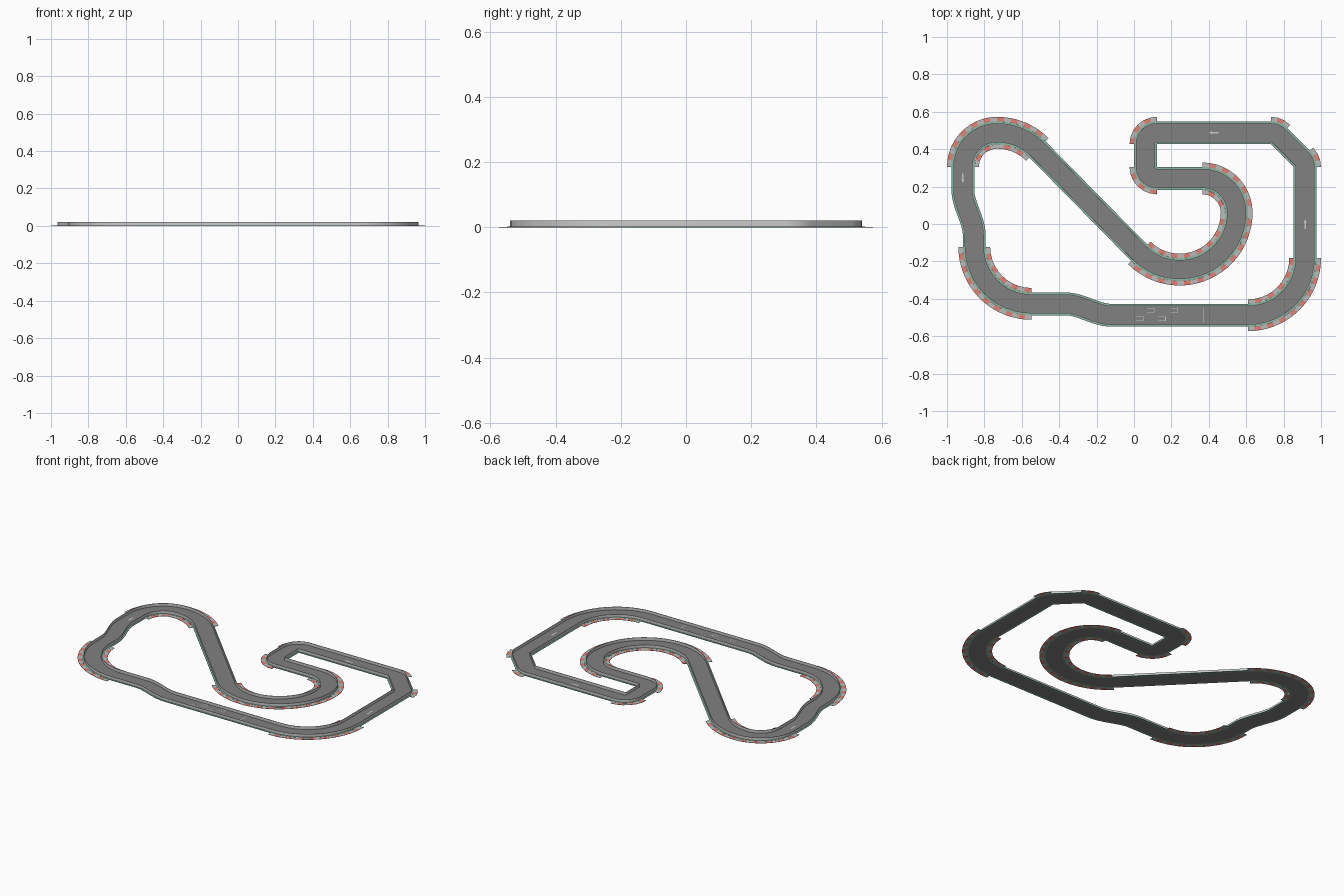
import bpy, bmesh, math
from mathutils import Vector

if "Cube" in bpy.data.objects:
    bpy.data.objects.remove(bpy.data.objects["Cube"])

U = 0.122            # track tile size: radii and straights are multiples of it
KERB = 0.085         # outer reach of kerbs from the centre line


def material(name, rgb):
    m = bpy.data.materials.new(name)
    m.diffuse_color = (*rgb, 1)
    m.use_nodes = True
    m.node_tree.nodes["Principled BSDF"].inputs["Base Color"].default_value = m.diffuse_color
    return m


ASPHALT = material("asphalt", (0.22, 0.22, 0.22))
GRASS = material("grass", (0.25, 0.48, 0.36))
RED = material("kerb_red", (0.75, 0.22, 0.18))
PALE = material("kerb_pale", (0.5, 0.5, 0.5))
WHITE = material("paint", (0.6, 0.6, 0.6))

# Track pieces in tiles, driving order: arc (cx, cy, r, start, end) or S shift (x0, y0, x1, y1)
PIECES = [
    (5, -1.5, 2.5, -90, 0), (7, 2.5, 0.5, 0, 45), (6, 3.5, 0.5, 45, 90),
    (1, 3.5, 0.5, 90, 180), (1, 2.5, 0.5, 180, 270),
    (3, 0.5, 1.5, 90, 0), (2, 0.5, 2.5, 0, -135),
    (-6, 1.5, 2.5, 45, 90), (-6, 2.5, 1.5, 90, 180),
    (-7.5, 1.5, -7, -0.5), (-4.5, -1, 2.5, 180, 270), (-3, -3.5, -1, -4),
]


def radial(a):
    return Vector((math.cos(math.radians(a)), math.sin(math.radians(a))))


def arc_stations(cx, cy, r, a0, a1):
    """Centre-line points with normals pointing to the right of travel."""
    n = max(4, round(abs(a1 - a0) / 7.5))
    side = 1 if a1 > a0 else -1
    out = []
    for i in range(n + 1):
        d = radial(a0 + (a1 - a0) * i / n)
        out.append((Vector((cx, cy)) * U + d * r * U, d * side))
    return out


def shift_stations(x0, y0, x1, y1, n=14):
    p0, d = Vector((x0, y0)), Vector((x1 - x0, y1 - y0))
    along = Vector((d.x, 0)) if abs(d.x) > abs(d.y) else Vector((0, d.y))
    across = d - along
    out = []
    for i in range(n + 1):
        t = i / n
        p = p0 + along * t + across * (3 * t * t - 2 * t ** 3)
        tan = (along + across * (6 * t - 6 * t * t)).normalized()
        out.append((p * U, Vector((tan.y, -tan.x))))
    return out


def finish(name, bm, mats, smooth=False):
    bmesh.ops.remove_doubles(bm, verts=bm.verts, dist=1e-5)
    bmesh.ops.recalc_face_normals(bm, faces=bm.faces)
    me = bpy.data.meshes.new(name)
    bm.to_mesh(me)
    bm.free()
    ob = bpy.data.objects.new(name, me)
    bpy.context.collection.objects.link(ob)
    for m in mats:
        me.materials.append(m)
    if smooth:
        bpy.context.view_layer.objects.active = ob
        ob.select_set(True)
        bpy.ops.object.shade_smooth_by_angle(angle=math.radians(30))
        ob.select_set(False)
    return ob


def sweep(name, stations, o0, o1, z0, z1, mats):
    """Closed loop with a rectangular section between offsets o0 and o1."""
    bm = bmesh.new()
    rings = [[bm.verts.new((*(p + n * o), z)) for o, z in
              ((o0, z0), (o1, z0), (o1, z1), (o0, z1))] for p, n in stations]
    for a, b in zip(rings, rings[1:] + rings[:1]):
        for k in range(4):
            bm.faces.new((a[k], a[k - 1], b[k - 1], b[k]))
    return finish(name, bm, mats, True)


def kerb(name, cx, cy, r0, r1, a0, a1):
    """Curved kerb plate with alternating stripes."""
    n = max(3, round(math.radians(abs(a1 - a0)) * (r0 + r1) / 2 / 0.035))
    c = Vector((cx, cy)) * U
    bm = bmesh.new()
    rings = []
    for i in range(n + 1):
        d = radial(a0 + (a1 - a0) * i / n)
        rings.append([bm.verts.new((*(c + d * r), z)) for r, z in
                      ((r0, 0), (r1, 0), (r1, 0.0015), (r0, 0.0015))])
    for i, (a, b) in enumerate(zip(rings, rings[1:])):
        for k in range(4):
            bm.faces.new((a[k], a[k - 1], b[k - 1], b[k])).material_index = i % 2
    bm.faces.new(rings[0])
    bm.faces.new(rings[-1])
    finish(name, bm, (PALE, RED))


def paint(name, polys, x, y, turn=0):
    """Flat road marking made of polygons, placed and turned on the road."""
    bm = bmesh.new()
    for poly in polys:
        vs = [bm.verts.new((px, py, 0)) for px, py in poly]
        f = bm.faces.new(vs)
        bmesh.ops.solidify(bm, geom=[f], thickness=0.0004)
    ob = finish(name, bm, (WHITE,))
    ob.location = (x, y, 0.0028)
    ob.rotation_euler.z = math.radians(turn)


def rect(x0, y0, x1, y1):
    return [(x0, y0), (x1, y0), (x1, y1), (x0, y1)]


# Centre line
line = []
for p in PIECES:
    line += arc_stations(*p) if len(p) == 5 else shift_stations(*p)

# Road, grass verges and barrier walls
sweep("road", line, -0.05, 0.05, 0, 0.002, (ASPHALT,))
for label, s in (("outer", 1), ("inner", -1)):
    sweep(label + "_verge", line, s * 0.05, s * 0.061, 0, 0.002, (GRASS,))
    sweep(label + "_barrier", line, s * 0.0485, s * 0.051, 0.001, 0.02, ())

# Kerbs on every bend
for i, p in enumerate(q for q in PIECES if len(q) == 5):
    cx, cy, r, a0, a1 = p
    kerb(f"outer_kerb_{i}", cx, cy, r * U + 0.061, r * U + KERB, a0, a1)
    if r > 1:
        kerb(f"inner_kerb_{i}", cx, cy, r * U - KERB, r * U - 0.061, a0, a1)

# Start line and grid boxes
paint("start_line", [rect(-0.002, -0.042, 0.002, 0.042)], 0.37, -0.488)
for i, (x, y) in enumerate(((0.03, -0.506), (0.09, -0.462), (0.15, -0.506), (0.215, -0.462))):
    paint(f"grid_box_{i}", [rect(-0.02, 0.009, 0.02, 0.012), rect(-0.02, -0.012, 0.02, -0.009),
                            rect(0.017, -0.009, 0.02, 0.009)], x, y)

# Direction arrows
arrow = [(-0.026, -0.004), (0.006, -0.004), (0.006, -0.008), (0.026, 0),
         (0.006, 0.008), (0.006, 0.004), (-0.026, 0.004)]
for i, (x, y, turn) in enumerate(((0.915, 0, 90), (0.425, 0.488, 180), (-0.915, 0.245, 270))):
    paint(f"arrow_{i}", [arrow], x, y, turn)
